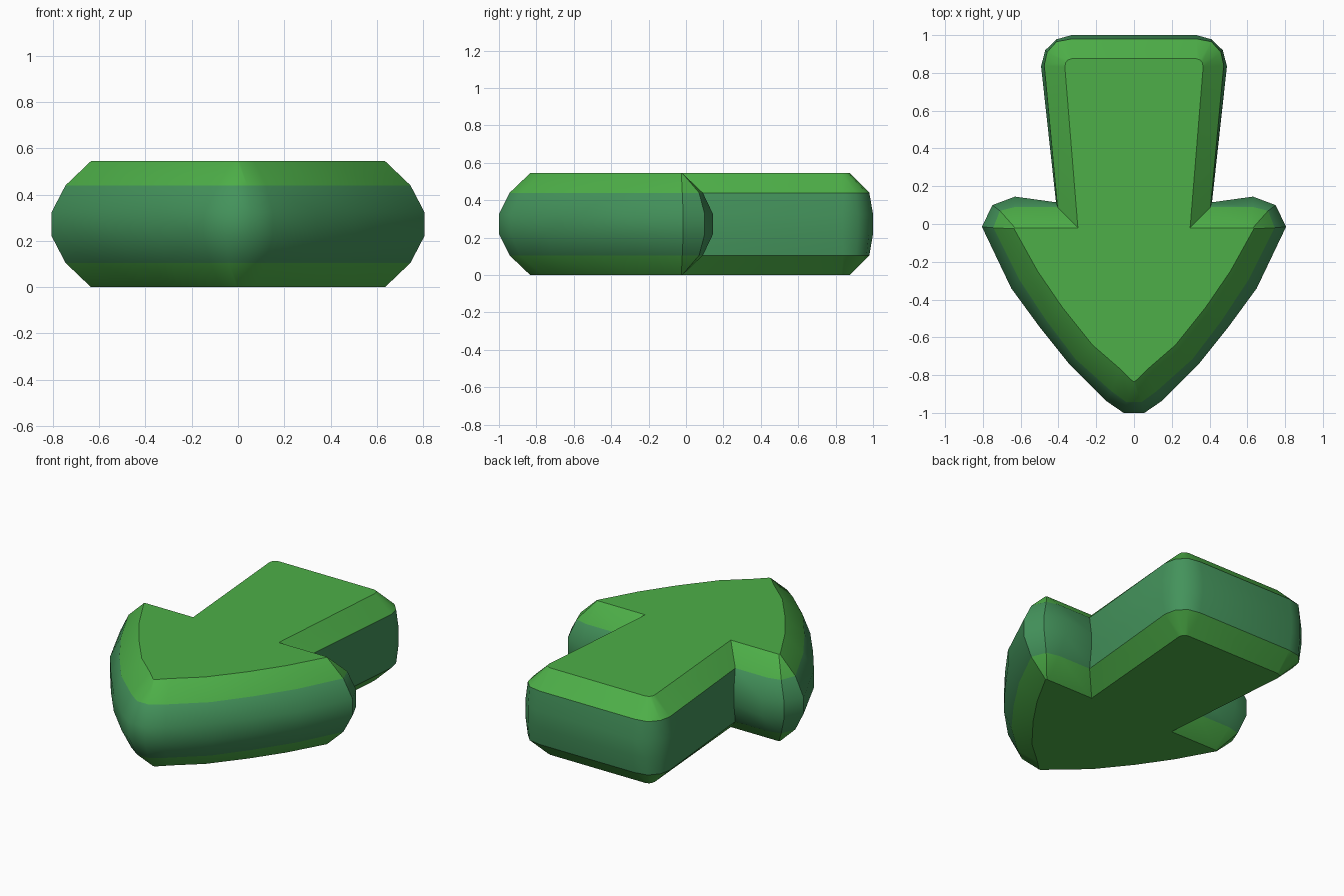
import bpy, bmesh, math

if "Cube" in bpy.data.objects:
    bpy.data.objects.remove(bpy.data.objects["Cube"])


def material(name, rgb):
    m = bpy.data.materials.new(name)
    m.diffuse_color = (*rgb, 1)
    m.use_nodes = True
    m.node_tree.nodes["Principled BSDF"].inputs["Base Color"].default_value = m.diffuse_color
    return m


# Right half of the arrow outline, from the tail end round to the tip
INNER = [(.33, .875), (.35, .868), (.362, .855), (.366, .83), (.297, -.02),
         (.62, -.02), (.63, -.02), (.635, -.025), (.51, -.25), (.38, -.44),
         (.22, -.64), (.07, -.77), (.006, -.833)]
MIDDLE = [(.33, .98), (.41, .965), (.46, .91), (.475, .84), (.405, .09),
          (.63, .09), (.71, .07), (.745, -.02), (.61, -.29), (.465, -.51),
          (.31, -.715), (.12, -.885), (.04, -.943)]
OUTER = [(.33, 1.0), (.41, .978), (.47, .92), (.492, .835), (.413, .115),
         (.63, .145), (.75, .10), (.805, -.015), (.65, -.34), (.50, -.545),
         (.34, -.745), (.15, -.935), (.055, -1.0)]
LAYERS = [(0, INNER), (.105, MIDDLE), (.22, OUTER),
          (.325, OUTER), (.44, MIDDLE), (.545, INNER)]

# Arrow body: mirrored outlines stacked and bridged
bm = bmesh.new()
rings = []
for z, half in LAYERS:
    outline = half + [(-x, y) for x, y in reversed(half)]
    rings.append([bm.verts.new((x, y, z)) for x, y in outline])
count = len(rings[0])
for level, (a, b) in enumerate(zip(rings, rings[1:])):
    for i in range(count):
        j = (i + 1) % count
        f = bm.faces.new((a[i], a[j], b[j], b[i]))
        f.material_index = 0 if level in (0, 4) else 1
bm.faces.new(rings[0])
bm.faces.new(rings[-1])
bmesh.ops.recalc_face_normals(bm, faces=bm.faces[:])

mesh = bpy.data.meshes.new("arrow")
bm.to_mesh(mesh)
bm.free()
mesh.materials.append(material("bright green", (.075, .43, .065)))
mesh.materials.append(material("blue green side", (.057, .29, .105)))
arrow = bpy.data.objects.new("arrow", mesh)
bpy.context.collection.objects.link(arrow)

# Smooth rounded rim, crisp flat caps
bpy.context.view_layer.objects.active = arrow
arrow.select_set(True)
bpy.ops.object.shade_smooth_by_angle(angle=math.radians(35))
